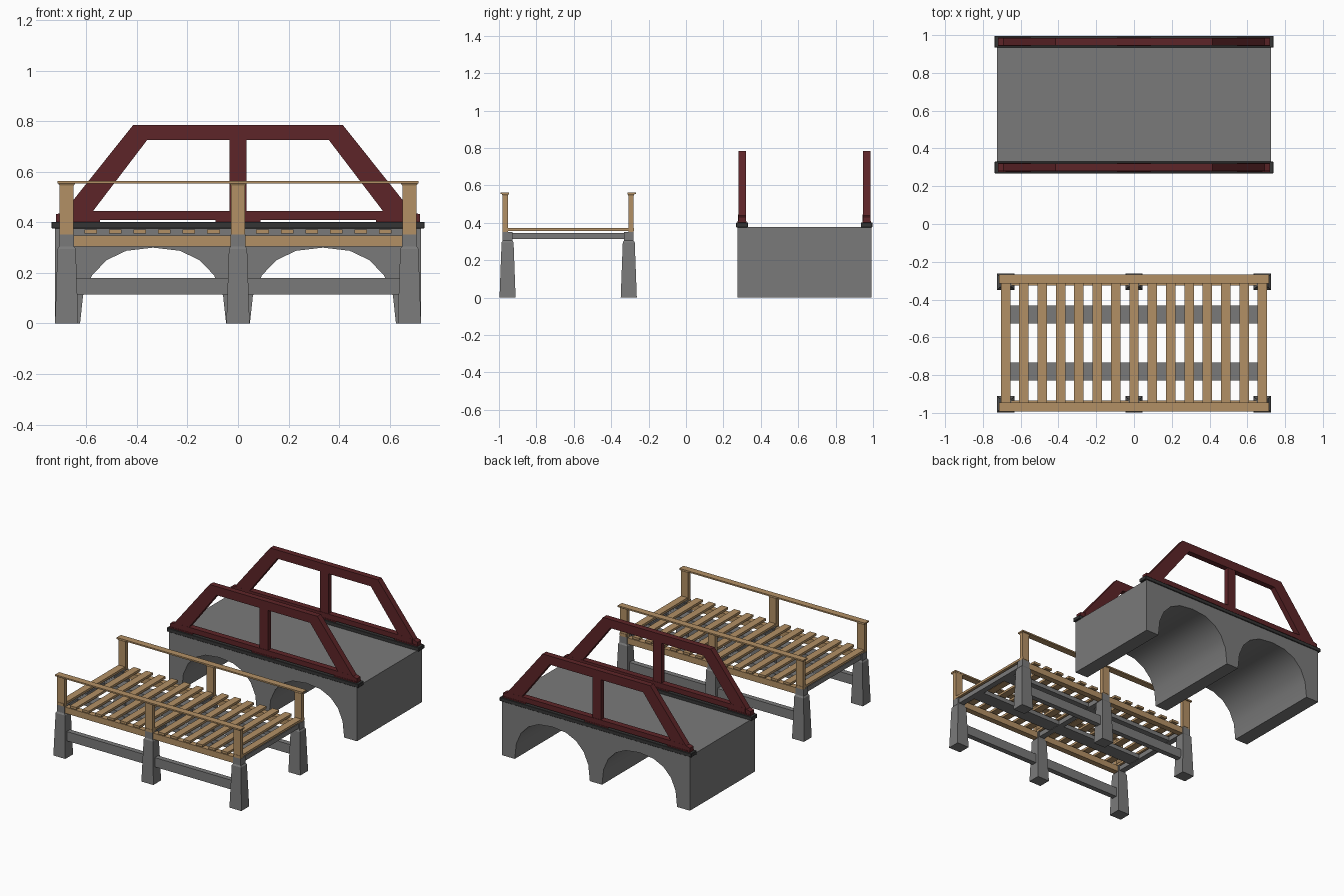
import bpy, bmesh, math

if "Cube" in bpy.data.objects:
    bpy.data.objects.remove(bpy.data.objects["Cube"])


def material(name, rgb):
    m = bpy.data.materials.new(name)
    m.diffuse_color = (*rgb, 1)
    m.use_nodes = True
    m.node_tree.nodes["Principled BSDF"].inputs["Base Color"].default_value = m.diffuse_color
    return m


WOOD = material("wood", (0.45, 0.28, 0.13))
RED = material("red_paint", (0.11, 0.018, 0.021))
DARK = material("dark_stone", (0.035, 0.035, 0.035))
STONE = material("stone", (0.195, 0.195, 0.195))


def finish(name, bm, mat=None, bevel=0):
    bmesh.ops.recalc_face_normals(bm, faces=bm.faces)
    me = bpy.data.meshes.new(name)
    bm.to_mesh(me)
    bm.free()
    ob = bpy.data.objects.new(name, me)
    bpy.context.collection.objects.link(ob)
    if mat:
        me.materials.append(mat)
    if bevel:
        mod = ob.modifiers.new("bevel", 'BEVEL')
        mod.width, mod.segments = bevel, 1
    return ob


def loft(name, rings, mat=None, bevel=0):
    """Closed solid through a list of equal-length point rings."""
    bm = bmesh.new()
    vs = [[bm.verts.new(p) for p in r] for r in rings]
    n = len(vs[0])
    for a, b in zip(vs, vs[1:]):
        for i in range(n):
            bm.faces.new((a[i], a[(i + 1) % n], b[(i + 1) % n], b[i]))
    bm.faces.new(vs[0])
    bm.faces.new(vs[-1])
    return finish(name, bm, mat, bevel)


def prism(name, profile, y0, y1, mat=None, bevel=0):
    """Extrude an x-z profile along y."""
    return loft(name, [[(x, y, z) for x, z in profile] for y in (y0, y1)], mat, bevel)


def box(name, x0, x1, y0, y1, z0, z1, mat=None, bevel=0):
    return prism(name, [(x0, z0), (x1, z0), (x1, z1), (x0, z1)], y0, y1, mat, bevel)


def tapered(name, x, y, sections, mat=None):
    """Square column from (half x, half y, z) sections."""
    corners = [(-1, -1), (1, -1), (1, 1), (-1, 1)]
    return loft(name, [[(x + i * a, y + j * b, z) for i, j in corners]
                       for a, b, z in sections], mat)


# ---- Stone bridge ----
SY = 0.6325


def arch(cx, segs=10, r=0.289, h=0.30, n=2.35):
    pts = []
    for k in range(segs + 1):
        t = math.pi * (1 - k / segs)
        c, s = math.cos(t), max(math.sin(t), 0)
        pts.append((cx + math.copysign(r * abs(c) ** (2 / n), c),
                    h * s ** (2 / n) if s > 1e-6 else 0))
    return pts


body = [(-0.724, 0)] + arch(-0.336) + arch(0.336) + [(0.724, 0), (0.724, 0.378), (-0.724, 0.378)]
stone = prism("stone_arches", body, SY - 0.358, SY + 0.358, STONE)
bpy.context.view_layer.objects.active = stone
stone.select_set(True)
bpy.ops.object.shade_smooth_by_angle(angle=math.radians(38))
stone.select_set(False)

# Side trusses standing on dark curbs
half = [(0.415, 0.785), (0.69, 0.44), (0.72, 0.432), (0.72, 0.41),
        (0.60, 0.41), (0.36, 0.725)]
frame = half + [(-x, z) for x, z in reversed(half)]
for side, s in (("front", -1), ("back", 1)):
    y = SY + s * 0.333
    box(side + "_curb", -0.738, 0.738, y - 0.031, y + 0.031, 0.376, 0.402, DARK, 0.002)
    prism(side + "_truss_frame", frame, y - 0.02, y + 0.02, RED)
    box(side + "_truss_sill", -0.68, 0.68, y - 0.0205, y + 0.0205, 0.41, 0.445, RED)
    box(side + "_truss_post", -0.033, 0.033, y - 0.018, y + 0.018, 0.44, 0.73, RED)
    for x0, x1 in ((-0.72, -0.545), (-0.09, 0.09), (0.545, 0.72)):
        box(side + "_truss_foot", x0, x1, y - 0.023, y + 0.023, 0.40, 0.4105, RED)

# ---- Wooden bridge ----
WY = -0.63
POSTS = (-0.678, 0, 0.678)
for side, s in (("front", -1), ("back", 1)):
    y = WY + s * 0.324
    py = WY + s * 0.336
    for x in POSTS:
        # tapered stone leg with a narrower head
        tapered(side + "_stone_leg", x, y, [(0.046, 0.043, 0), (0.036, 0.032, 0.295),
                                            (0.029, 0.026, 0.305), (0.029, 0.026, 0.352)], STONE)
        # railing post with a flared head
        tapered(side + "_rail_post", x, py, [(0.028, 0.014, 0.35), (0.028, 0.014, 0.545),
                                             (0.034, 0.019, 0.554)], WOOD)
    box(side + "_handrail", -0.714, 0.714, WY + s * 0.339 - 0.023, WY + s * 0.339 + 0.023,
        0.553, 0.563, WOOD)
    for x0, x1 in ((-0.66, -0.02), (0.02, 0.66)):
        box(side + "_stone_tie", x0, x1, y - 0.018, y + 0.018, 0.115, 0.18, STONE)
        box(side + "_wood_stringer", x0, x1, y - 0.02, y + 0.02, 0.305, 0.348, WOOD)
    # long grey joist under the planks
    jy = WY + s * 0.15
    box(side + "_joist", -0.66, 0.66, jy - 0.048, jy + 0.048, 0.316, 0.345, STONE)

for x in POSTS:
    box("cross_beam", x - 0.02, x + 0.02, WY - 0.31, WY + 0.31, 0.313, 0.346, STONE)

for i in range(15):
    x = -0.68 + i * 1.36 / 14
    box("plank", x - 0.025, x + 0.025, WY - 0.352, WY + 0.352, 0.356, 0.372, WOOD)
